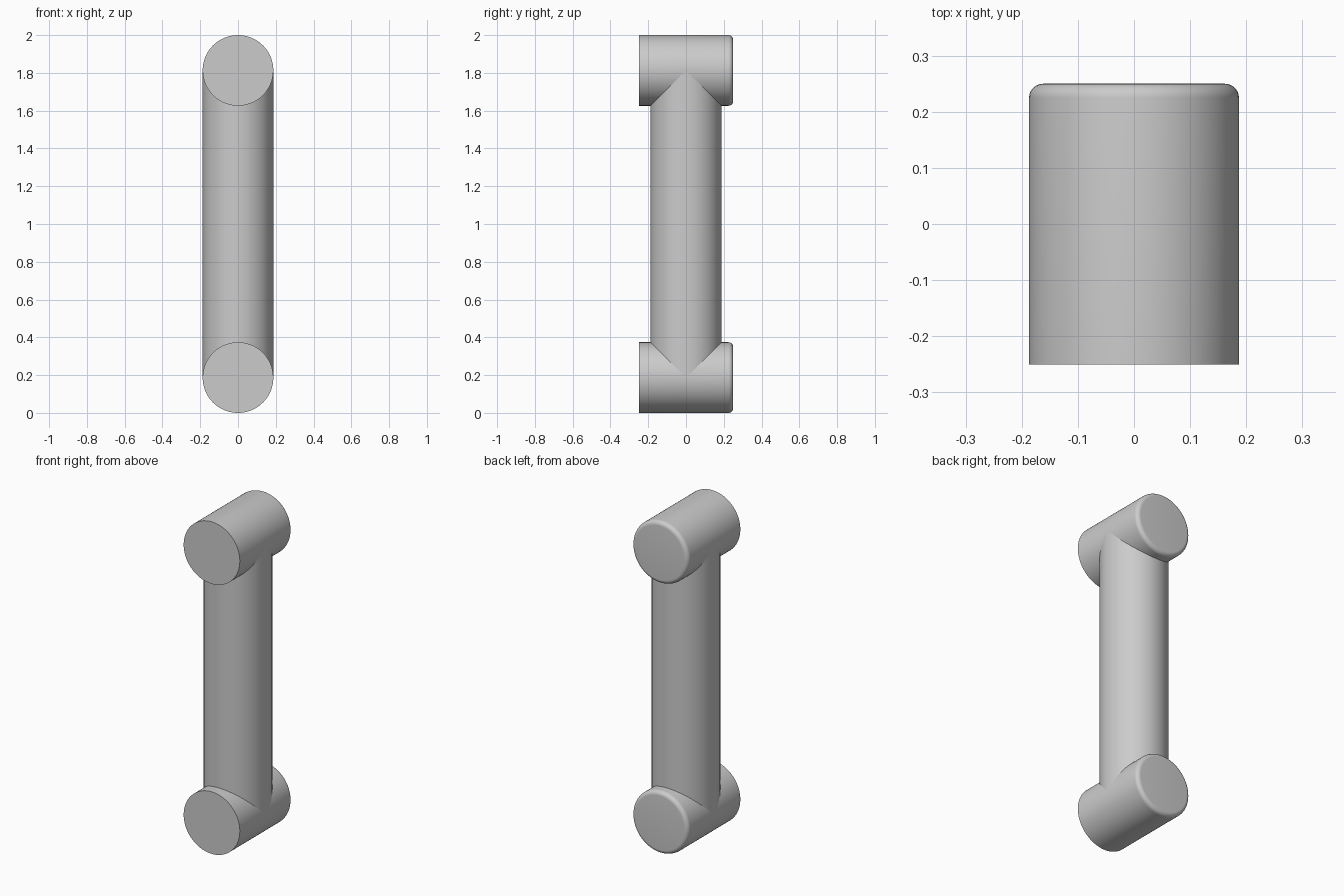
import bpy
import bmesh
from math import cos, sin, pi, radians

if "Cube" in bpy.data.objects:
    bpy.data.objects.remove(bpy.data.objects["Cube"])

SIDES = 96
RADIUS = 0.187      # shared by every tube
HALF_DEPTH = 0.25   # half length of the end barrels
FILLET = 0.025      # rounding of the rear rims
LOW, HIGH = RADIUS, 2 - RADIUS

grey = bpy.data.materials.new("light grey")
grey.use_nodes = True
grey.diffuse_color = (0.6, 0.6, 0.6, 1)
grey.node_tree.nodes["Principled BSDF"].inputs["Base Color"].default_value = (0.6, 0.6, 0.6, 1)

CIRCLE = [(cos(2 * pi * i / SIDES), sin(2 * pi * i / SIDES)) for i in range(SIDES)]


def skin(name, rings, capped):
    """Bridge successive rings of points into a smooth tube."""
    bm = bmesh.new()
    loops = [[bm.verts.new(p) for p in ring] for ring in rings]
    for a, b in zip(loops, loops[1:]):
        for i in range(SIDES):
            j = (i + 1) % SIDES
            bm.faces.new((a[i], a[j], b[j], b[i]))
    if capped:
        bm.faces.new(loops[0])
        bm.faces.new(loops[-1])
        bmesh.ops.recalc_face_normals(bm, faces=bm.faces)
    mesh = bpy.data.meshes.new(name)
    bm.to_mesh(mesh)
    bm.free()
    mesh.materials.append(grey)
    obj = bpy.data.objects.new(name, mesh)
    bpy.context.collection.objects.link(obj)
    bpy.ops.object.select_all(action="DESELECT")
    obj.select_set(True)
    bpy.context.view_layer.objects.active = obj
    bpy.ops.object.shade_smooth_by_angle(angle=radians(30))
    return obj


def barrel(name, height):
    """Tube along y with a sharp front rim and a rounded rear rim."""
    profile = [(RADIUS, -HALF_DEPTH)]
    for k in range(9):
        t = k / 8 * pi / 2
        profile.append((RADIUS - FILLET * (1 - cos(t)),
                        HALF_DEPTH - FILLET * (1 - sin(t))))
    rings = [[(r * c, y, height + r * s) for c, s in CIRCLE] for r, y in profile]
    return skin(name, rings, True)


# End barrels
barrel("lower_barrel", LOW)
barrel("upper_barrel", HIGH)

# Upright shaft, its ends mitred to fit the barrels
skin("shaft", [
    [(RADIUS * c, RADIUS * s, LOW + RADIUS * abs(s)) for c, s in CIRCLE],
    [(RADIUS * c, RADIUS * s, HIGH - RADIUS * abs(s)) for c, s in CIRCLE],
], False)
